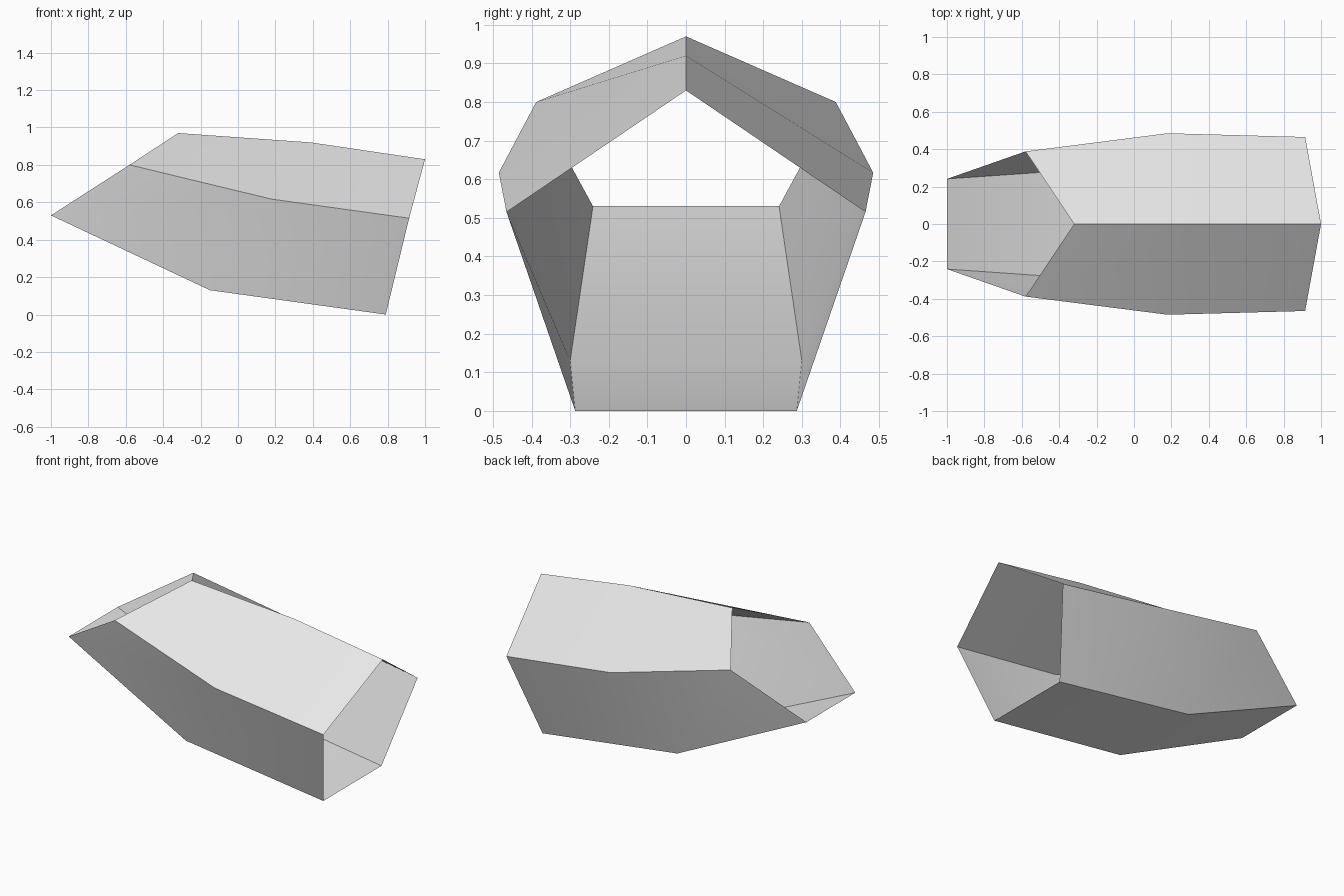
import bpy
import bmesh
import math

cube = bpy.data.objects.get("Cube")
if cube:
    bpy.data.objects.remove(cube, do_unlink=True)

# Plain grey for the whole shell
grey = bpy.data.materials.new("light grey")
grey.use_nodes = True
colour = (0.8, 0.8, 0.8, 1.0)
grey.diffuse_color = colour
grey.node_tree.nodes["Principled BSDF"].inputs["Base Color"].default_value = colour

# Half profile of each pentagonal ring: ridge, shoulder, floor corner
SECTIONS = [
    [(-0.32, 0, 0.97), (-0.58, 0.388, 0.80), (-1.0, 0.241, 0.53)],
    [(0.39, 0, 0.92), (0.18, 0.485, 0.617), (-0.15, 0.30, 0.13)],
    [(1.0, 0, 0.83), (0.915, 0.465, 0.515), (0.79, 0.287, 0.0)],
]


def full_ring(bm, half):
    """Mirror the half profile across y = 0 into a closed pentagon."""
    mirrored = [(x, -y, z) for x, y, z in reversed(half[1:])]
    return [bm.verts.new(p) for p in half + mirrored]


# Open pentagonal tube: bridge each ring to the next
bm = bmesh.new()
rings = [full_ring(bm, half) for half in SECTIONS]
for a, b in zip(rings, rings[1:]):
    for i in range(len(a)):
        j = (i + 1) % len(a)
        bm.faces.new((a[i], b[i], b[j], a[j]))

mesh = bpy.data.meshes.new("pentagonal_shell")
bm.to_mesh(mesh)
bm.free()
mesh.materials.append(grey)
shell = bpy.data.objects.new("pentagonal_shell", mesh)
bpy.context.collection.objects.link(shell)

# Smooth along the tube, sharp along its long edges
bpy.ops.object.select_all(action="DESELECT")
shell.select_set(True)
bpy.context.view_layer.objects.active = shell
bpy.ops.object.shade_smooth_by_angle(angle=math.radians(30))
